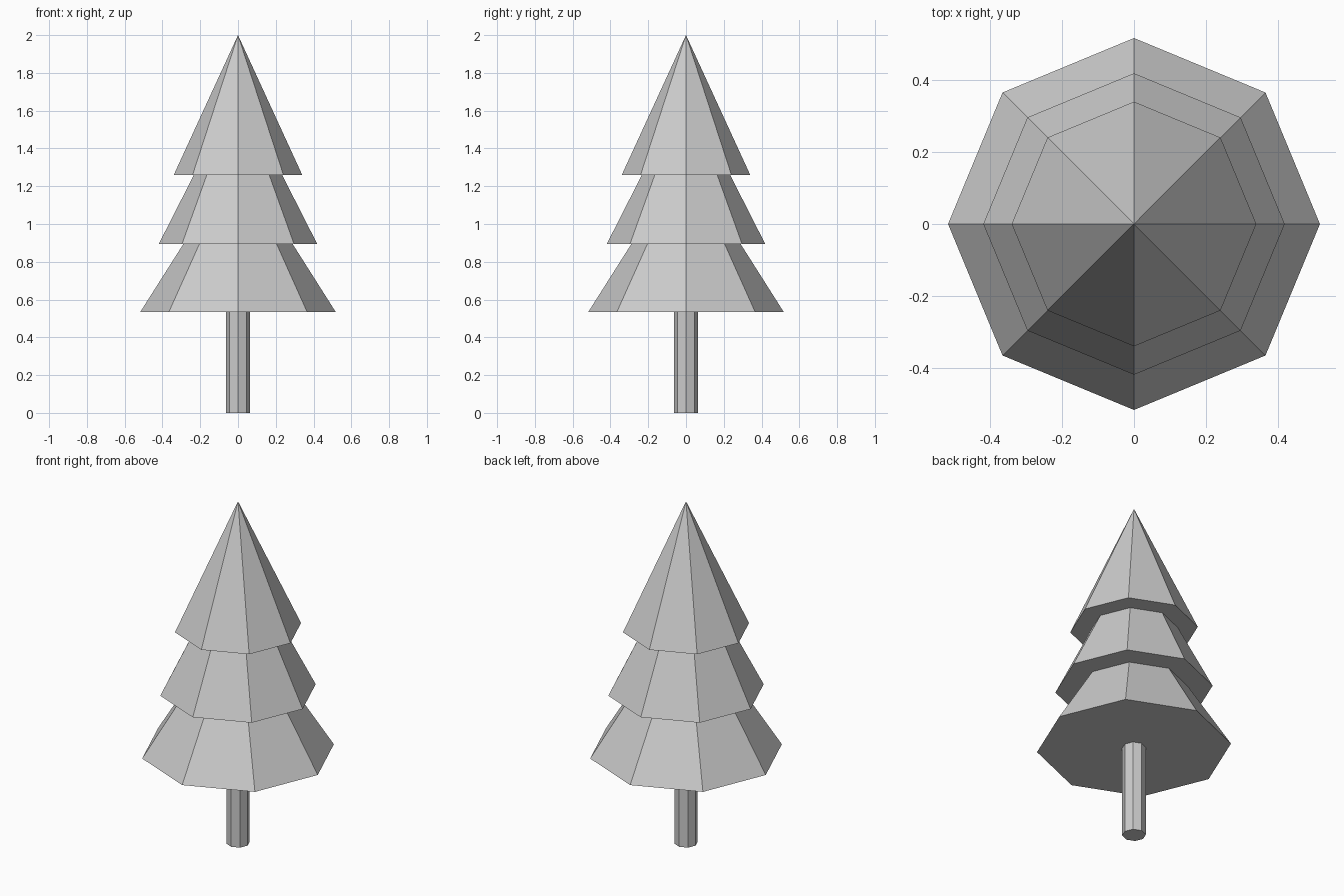
import bpy

cube = bpy.data.objects.get("Cube")
if cube:
    bpy.data.objects.remove(cube, do_unlink=True)

SIDES = 8

# Single flat grey for the whole tree
grey = bpy.data.materials.new("plain_grey")
grey.use_nodes = True
colour = (0.6, 0.6, 0.6, 1.0)
grey.diffuse_color = colour
grey.node_tree.nodes["Principled BSDF"].inputs["Base Color"].default_value = colour


def octagonal_part(name, bottom, top, radius, top_radius):
    """Flat-shaded eight-sided cone or column with corners on the x and y axes."""
    bpy.ops.mesh.primitive_cone_add(
        vertices=SIDES, radius1=radius, radius2=top_radius,
        depth=top - bottom, location=(0, 0, (bottom + top) / 2))
    part = bpy.context.object
    part.name = name
    part.data.materials.append(grey)
    return part


# Trunk, running a little way into the lowest branches
octagonal_part("trunk", 0.0, 0.6, 0.063, 0.063)

# Three overlapping tiers of branches
octagonal_part("lower_branches", 0.535, 1.35, 0.517, 0.0)
octagonal_part("middle_branches", 0.895, 1.72, 0.419, 0.0)
octagonal_part("upper_branches", 1.26, 2.0, 0.34, 0.0)
